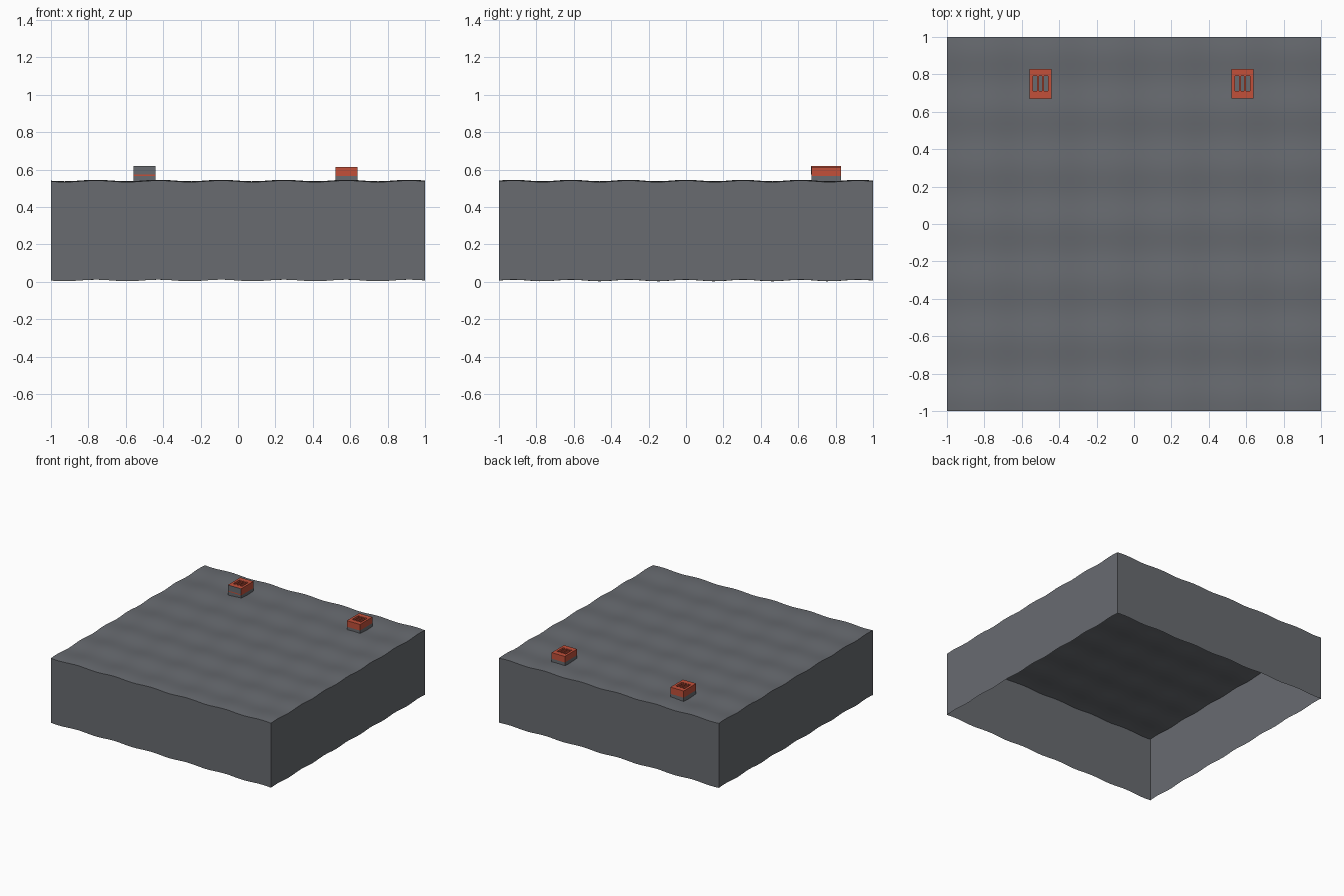
import bpy
import bmesh
import math

cube = bpy.data.objects.get("Cube")
if cube:
    bpy.data.objects.remove(cube, do_unlink=True)


def material(name, colour):
    m = bpy.data.materials.new(name)
    m.use_nodes = True
    m.diffuse_color = (*colour, 1)
    m.node_tree.nodes["Principled BSDF"].inputs["Base Color"].default_value = (*colour, 1)
    return m


GREY = material("slate grey", (0.138, 0.147, 0.163))
RED = material("brick red", (0.54, 0.08, 0.042))


def finish(bm, name, mats):
    mesh = bpy.data.meshes.new(name)
    bm.to_mesh(mesh)
    bm.free()
    for m in mats:
        mesh.materials.append(m)
    ob = bpy.data.objects.new(name, mesh)
    bpy.context.collection.objects.link(ob)
    return ob


def ripple(x, y):
    """Gentle crossing waves on the surface."""
    across = math.cos((x + 0.09) * math.tau / 0.335)
    along = math.cos((y - 0.92) * math.tau / 0.307)
    return 0.004 * (across + along)


# Rippled slab: a wavy sheet with its rim extruded down, open underneath
DEPTH = 0.53
bm = bmesh.new()
bmesh.ops.create_grid(bm, x_segments=56, y_segments=56, size=1)
for v in bm.verts:
    v.co.z = 0.538 + ripple(v.co.x, v.co.y)
rim = [e for e in bm.edges if e.is_boundary]
skirt = bmesh.ops.extrude_edge_only(bm, edges=rim)["geom"]
for v in skirt:
    if isinstance(v, bmesh.types.BMVert):
        v.co.z -= DEPTH
bmesh.ops.recalc_face_normals(bm, faces=bm.faces)
slab = finish(bm, "rippled_slab", [GREY])
bpy.context.view_layer.objects.active = slab
slab.select_set(True)
bpy.ops.object.shade_smooth_by_angle(angle=math.radians(30))


def add_box(bm, centre, size):
    made = bmesh.ops.create_cube(bm, size=1)["verts"]
    for v in made:
        v.co = [c + s * p for c, s, p in zip(centre, size, v.co)]


# Two small crates: grey base with a slotted red top
WIDE, LONG, SPLIT = 0.12, 0.16, 0.565


def crate(side, x, top):
    y = 0.75
    bm = bmesh.new()
    add_box(bm, (x, y, (0.525 + SPLIT) / 2), (WIDE, LONG, SPLIT - 0.525))
    finish(bm, side + "_crate_base", [GREY])

    tall = top - SPLIT
    mid = (top + SPLIT) / 2
    bm = bmesh.new()
    for s in (-1, 1):
        # end bars and side rails
        add_box(bm, (x, y + s * 0.06, mid), (WIDE, 0.04, tall))
        add_box(bm, (x + s * 0.05, y, mid), (0.02, 0.08, tall))
        # slats between the slots
        add_box(bm, (x + s * 0.014, y, mid), (0.01, 0.08, tall))
    finish(bm, side + "_crate_slotted_top", [RED])


crate("right", -0.50, 0.62)
crate("left", 0.58, 0.615)

# Grey front plate on the right crate, leaving a red stripe below it
bm = bmesh.new()
add_box(bm, (-0.50, 0.669, 0.597), (WIDE, 0.003, 0.046))
finish(bm, "right_crate_front_plate", [GREY])
